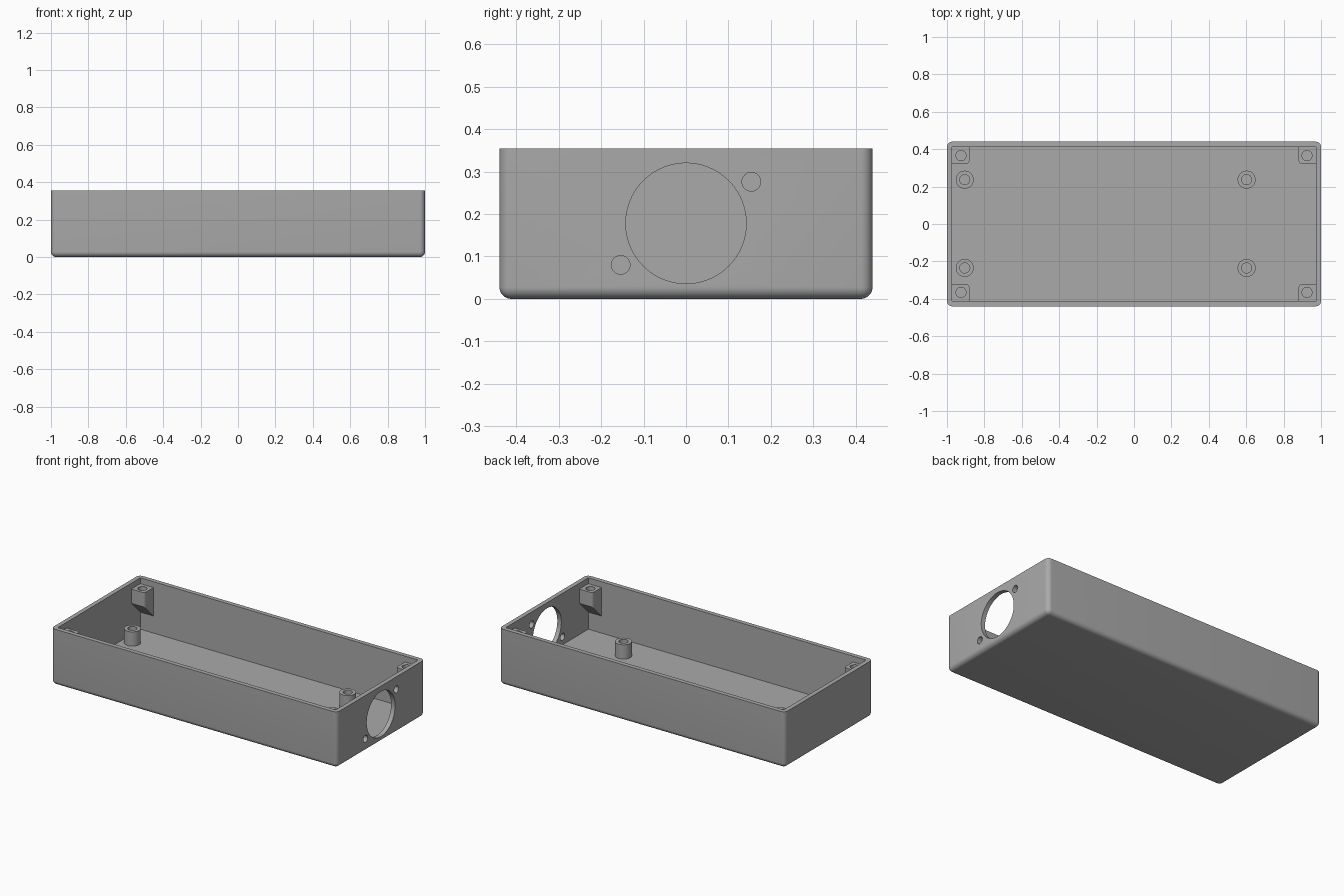
import bpy, bmesh, math
from mathutils import Matrix, Vector

if "Cube" in bpy.data.objects:
    bpy.data.objects.remove(bpy.data.objects["Cube"])

W, D, H = 1.0, 0.44, 0.355      # half length, half depth, height
T = 0.028                       # wall thickness
FLOOR = 0.03
POST_TOP = 0.318

grey = bpy.data.materials.new("plastic_grey")
grey.diffuse_color = (0.4, 0.4, 0.4, 1)
grey.use_nodes = True
grey.node_tree.nodes["Principled BSDF"].inputs["Base Color"].default_value = grey.diffuse_color


def to_object(name, bm):
    bmesh.ops.recalc_face_normals(bm, faces=bm.faces[:])
    mesh = bpy.data.meshes.new(name)
    bm.to_mesh(mesh)
    bm.free()
    mesh.materials.append(grey)
    ob = bpy.data.objects.new(name, mesh)
    bpy.context.collection.objects.link(ob)
    return ob


def box(name, lo, hi, round_edges=None, radius=0.028):
    bm = bmesh.new()
    lo, hi = Vector(lo), Vector(hi)
    bmesh.ops.create_cube(bm, size=1)
    for v in bm.verts:
        v.co = (lo + hi) / 2 + Vector(a * b for a, b in zip(v.co, hi - lo))
    if round_edges:
        bmesh.ops.bevel(bm, geom=[e for e in bm.edges if round_edges(e)], offset=radius,
                        segments=8, profile=0.5, affect='EDGES')
    return to_object(name, bm)


def cylinder(name, centre, radius, length, axis='Z', sides=48):
    bm = bmesh.new()
    rot = Matrix.Rotation(math.pi / 2, 4, 'Y') if axis == 'X' else Matrix()
    bmesh.ops.create_cone(bm, cap_ends=True, segments=sides, radius1=radius, radius2=radius,
                          depth=length, matrix=Matrix.Translation(centre) @ rot)
    return to_object(name, bm)


def cut(target, cutter):
    cutter.hide_render = True
    mod = target.modifiers.new("cut", 'BOOLEAN')
    mod.operation, mod.solver, mod.object = 'DIFFERENCE', 'EXACT', cutter
    bpy.context.view_layer.update()
    mesh = bpy.data.meshes.new_from_object(
        target.evaluated_get(bpy.context.evaluated_depsgraph_get()))
    target.modifiers.clear()
    target.data = mesh
    bpy.data.objects.remove(cutter)


def smooth(ob):
    bpy.ops.object.select_all(action='DESELECT')
    ob.select_set(True)
    bpy.context.view_layer.objects.active = ob
    bpy.ops.object.shade_smooth_by_angle(angle=math.radians(30))


# Open tray, rounded on every edge except the rim
tray = box("case_tray", (-W, -D, 0), (W, D, H),
           lambda e: min(v.co.z for v in e.verts) < 0.01)
cut(tray, box("cavity", (-W + T, -D + T, FLOOR), (W - T, D - T, H + 0.1)))

# Large round opening and two screw holes in the right end wall
for y, z, r, n in ((0, 0.178, 0.142, 96), (0.154, 0.276, 0.022, 32), (-0.154, 0.08, 0.022, 32)):
    cut(tray, cylinder("wall_hole", (W, y, z), r, 0.2, 'X', n))
smooth(tray)

# Standoffs on the floor
for i, (x, y) in enumerate((x, y) for x in (-0.905, 0.602) for y in (-0.235, 0.237)):
    standoff = cylinder(f"standoff_{i + 1}", (x, y, 0.0745), 0.048, 0.091)
    cut(standoff, cylinder("bore", (x, y, 0.131), 0.027, 0.2, sides=32))
    smooth(standoff)


# Corner lid posts with a 45 degree underside leaning on the long walls
def corner_post(name, sx, sy):
    x_out, x_in, y_out, y_in = W - T, 0.88, D - T, 0.322
    run = y_out - y_in
    profile = [(y_out, POST_TOP), (y_in, POST_TOP), (y_in, POST_TOP - 0.09),
               (y_out, POST_TOP - 0.09 - run)]
    bm = bmesh.new()
    base = bm.faces.new([bm.verts.new((sx * x_in, sy * y, z)) for y, z in profile])
    new = bmesh.ops.extrude_face_region(bm, geom=[base])["geom"]
    bmesh.ops.translate(bm, verts=[v for v in new if isinstance(v, bmesh.types.BMVert)],
                        vec=(sx * (x_out - x_in), 0, 0))
    bmesh.ops.recalc_face_normals(bm, faces=bm.faces[:])
    inner = [e for e in bm.edges if all(abs(abs(v.co.x) - x_in) < 1e-4 and
                                        abs(abs(v.co.y) - y_in) < 1e-4 for v in e.verts)]
    bmesh.ops.bevel(bm, geom=inner, offset=0.018, segments=5, profile=0.5, affect='EDGES')
    post = to_object(name, bm)
    cut(post, cylinder("bore", (sx * 0.925, sy * 0.366, POST_TOP), 0.027, 0.16, sides=32))
    smooth(post)


for sx, side in ((-1, "left"), (1, "right")):
    for sy, end in ((-1, "front"), (1, "back")):
        corner_post(f"lid_post_{end}_{side}", sx, sy)
